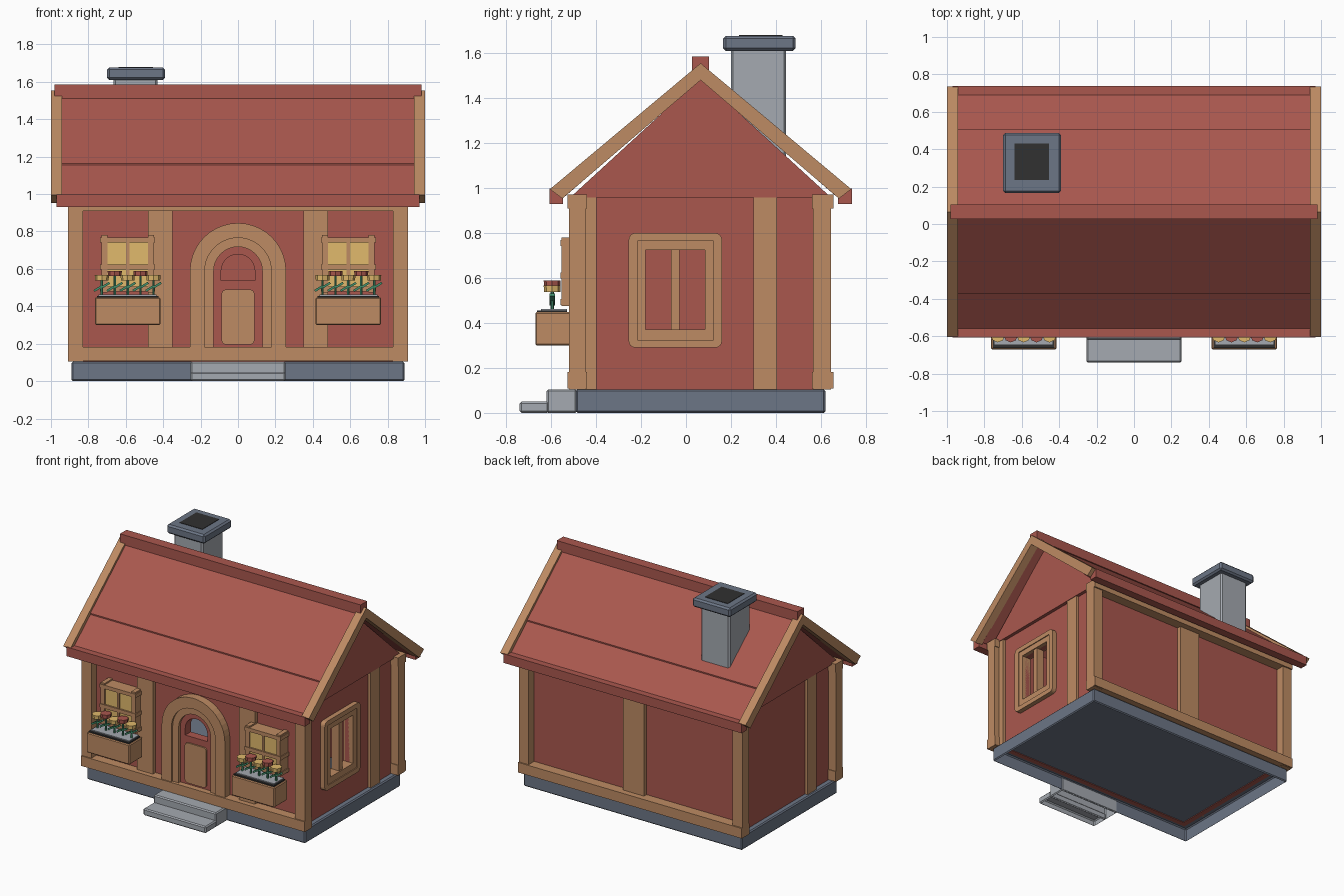
import bpy, bmesh, math
from mathutils import Vector, Matrix

if "Cube" in bpy.data.objects:
    bpy.data.objects.remove(bpy.data.objects["Cube"])


def mat(name, hexa):
    lin = [(int(hexa[i:i + 2], 16) / 255) ** 2.2 for i in (0, 2, 4)]
    m = bpy.data.materials.new(name)
    m.diffuse_color = (*lin, 1)
    m.use_nodes = True
    m.node_tree.nodes["Principled BSDF"].inputs["Base Color"].default_value = m.diffuse_color
    return m


RED = mat("brick_red", "A8584F")
WOOD = mat("tan_wood", "BC8A63")
SLATE = mat("slate", "6C7585")
STONE = mat("light_stone", "A3A8AF")
GOLD = mat("gold", "E0B86C")
GREEN = mat("leaf_green", "468F6C")
DARK = mat("charcoal", "343434")


def finish(name, bm, m):
    bmesh.ops.recalc_face_normals(bm, faces=bm.faces)
    for f in bm.faces:
        f.smooth = False
    me = bpy.data.meshes.new(name)
    bm.to_mesh(me)
    bm.free()
    me.materials.append(m)
    ob = bpy.data.objects.new(name, me)
    bpy.context.collection.objects.link(ob)
    return ob


def box(name, m, x0, x1, y0, y1, z0, z1, bevel=0.0, open_bottom=False):
    bm = bmesh.new()
    bmesh.ops.create_cube(bm, size=1)
    for v in bm.verts:
        v.co = Vector(((x0 + x1) / 2 + v.co.x * (x1 - x0),
                       (y0 + y1) / 2 + v.co.y * (y1 - y0),
                       (z0 + z1) / 2 + v.co.z * (z1 - z0)))
    if bevel:
        bmesh.ops.bevel(bm, geom=bm.edges[:], offset=bevel, segments=1,
                        profile=0.5, affect='EDGES')
    if open_bottom:
        low = [f for f in bm.faces if f.calc_center_median().z < z0 + 1e-4]
        bmesh.ops.delete(bm, geom=low, context='FACES')
    return finish(name, bm, m)


def plate(name, m, axis, a, b, *loops):
    """Flat outline with optional holes, spanning a..b along axis x or y."""
    cu = bpy.data.curves.new(name, 'CURVE')
    cu.dimensions = '2D'
    cu.fill_mode = 'BOTH'
    cu.extrude = (b - a) / 2
    for loop in loops:
        s = cu.splines.new('POLY')
        s.points.add(len(loop) - 1)
        s.use_cyclic_u = True
        for p, (u, v) in zip(s.points, loop):
            p.co = (u, v, 0, 1)
    tmp = bpy.data.objects.new(name, cu)
    bpy.context.collection.objects.link(tmp)
    dg = bpy.context.evaluated_depsgraph_get()
    me = bpy.data.meshes.new_from_object(tmp.evaluated_get(dg))
    bpy.data.objects.remove(tmp)
    bm = bmesh.new()
    bm.from_mesh(me)
    bpy.data.meshes.remove(me)
    bmesh.ops.remove_doubles(bm, verts=bm.verts, dist=1e-5)
    for f in bm.faces:
        f.material_index = 0
    c = (a + b) / 2
    for v in bm.verts:
        u, w, d = v.co
        v.co = (c + d, u, w) if axis == 'x' else (u, c + d, w)
    return finish(name, bm, m)


def rect(u0, u1, v0, v1, r=0.0):
    if not r:
        return [(u0, v0), (u1, v0), (u1, v1), (u0, v1)]
    pts = []
    for k, (cu, cv) in enumerate([(u1 - r, v1 - r), (u0 + r, v1 - r), (u0 + r, v0 + r), (u1 - r, v0 + r)]):
        for i in range(5):
            t = math.pi / 2 * (k + i / 4)
            pts.append((cu + r * math.cos(t), cv + r * math.sin(t)))
    return pts


def arch(r, z0, zc, n=20):
    pts = [(r * math.cos(math.pi * i / n), zc + r * math.sin(math.pi * i / n)) for i in range(n + 1)]
    return pts + [(-r, z0), (r, z0)]


MID = 0.065  # ridge line in y


def flip(pts):
    return [(2 * MID - y, z) for y, z in pts]


# Foundation and steps, open underneath
box("foundation", SLATE, -.89, .89, -.49, .62, 0, .105, .008, True)
box("upper_step", STONE, -.255, .255, -.62, -.485, 0, .105, .008, True)
box("lower_step", STONE, -.255, .255, -.74, -.61, 0, .05, .008, True)

# Hollow walls with real openings
door_light = arch(.09, .537, .588)
opening = rect(-.18, .085, .37, .725)
plate("front_wall", RED, 'y', -.46, -.42, rect(-.85, .85, .1, .97), door_light)
box("back_wall", RED, -.85, .85, .54, .58, .1, .97)
plate("right_wall", RED, 'x', .81, .85, rect(-.46, .58, .1, .965), opening)
box("left_wall", RED, -.85, -.81, -.46, .58, .1, .965)
gable = [(-.515, .958), (.645, .958), (MID, 1.49)]
plate("right_gable", RED, 'x', .81, .875, gable)
plate("left_gable", RED, 'x', -.875, -.81, gable)

# Timber framing
for s, side in ((1, "right"), (-1, "left")):
    def sx(a, b):
        return (a, b) if s > 0 else (-b, -a)

    def sy(a, b):
        return (a, b) if s > 0 else (2 * MID - b, 2 * MID - a)
    box(side + "_front_corner_post", WOOD, *sx(.83, .91), -.52, -.445, .105, .958)
    box(side + "_back_corner_post", WOOD, *sx(.83, .91), .565, .645, .105, .958)
    box(side + "_corner_board", WOOD, *sx(.83, .871), *sy(-.45, -.397), .105, .958)
    box(side + "_side_post", WOOD, *sx(.83, .871), *sy(.30, .405), .105, .958)
    box(side + "_front_post", WOOD, *sx(.35, .48), -.49, -.45, .17, .92)
box("back_post", WOOD, -.085, .085, .57, .61, .17, .92)
for nm, y0, y1 in (("front", -.528, -.44), ("back", .56, .655)):
    box(nm + "_sill_beam", WOOD, -.91, .91, y0, y1, .108, .182)
    box(nm + "_top_beam", WOOD, -.91, .91, y0, y1, .91, .972)

# Roof slabs, overlapping upper course, barge boards and eaves
slab = [(MID, 1.527), (-.56, .997), (-.535, .965), (MID, 1.485)]
course = [(MID, 1.535), (-.374, 1.164), (-.374, 1.145), (MID, 1.50)]
barge = [(MID, 1.555), (-.605, .995), (-.55, .953), (MID, 1.48)]
eave = [(-.608, .93), (-.547, .93), (-.547, .997), (-.608, .997)]
for nm, f in (("front", lambda p: p), ("back", flip)):
    plate(nm + "_roof", RED, 'x', -.945, .945, f(slab))
    plate(nm + "_roof_upper_course", RED, 'x', -.945, .945, f(course))
    plate(nm + "_right_barge_board", WOOD, 'x', .94, 1.0, f(barge))
    plate(nm + "_left_barge_board", WOOD, 'x', -1.0, -.94, f(barge))
    plate(nm + "_eave_board", RED, 'x', -.97, .97, f(eave))
box("ridge_cap", RED, -.98, .98, .027, .103, 1.512, 1.585)

# Chimney
box("chimney_stack", STONE, -.665, -.43, .2, .445, 1.1, 1.63, .01)
box("chimney_cap", SLATE, -.70, -.39, .165, .487, 1.61, 1.677, .012)
box("chimney_flue", DARK, -.64, -.455, .235, .43, 1.671, 1.68)

# Door with arched frame
plate("door_outer_frame", WOOD, 'y', -.52, -.45, arch(.257, .18, .588), arch(.178, .18, .588))
plate("door_inner_frame", WOOD, 'y', -.505, -.45, arch(.18, .18, .588), arch(.13, .18, .588))
plate("door", RED, 'y', -.485, -.45, arch(.133, .18, .588), door_light)
plate("door_panel", WOOD, 'y', -.495, -.475, rect(-.088, .088, .195, .49, .025))

# Side window with deep reveal
plate("side_window_frame", WOOD, 'x', .845, .885, rect(-.255, .16, .29, .80, .03), rect(-.215, .122, .325, .765))
plate("side_window_inner_frame", WOOD, 'x', .80, .878, rect(-.217, .124, .323, .767), opening)
box("side_window_mullion", WOOD, .81, .87, -.067, -.029, .36, .73)

# Front windows and flower boxes
for cx, side in ((-.59, "left"), (.59, "right")):
    w = side + "_front_window_"
    box(w + "panes", GOLD, cx - .12, cx + .12, -.545, -.45, .49, .76)
    for i, dx in enumerate((-.125, 0, .125)):
        hw = .009 if dx == 0 else .016
        box(w + f"stile_{i}", WOOD, cx + dx - hw, cx + dx + hw, -.553, -.45, .475, .78 if dx else .75)
    for i, z in enumerate((.48, .597, .742)):
        box(w + f"rail_{i}", WOOD, cx - .147, cx + .147, -.557, -.45, z, z + .027)
    b = side + "_flower_"
    box(b + "box", WOOD, cx - .175, cx + .175, -.67, -.515, .30, .448, .006)
    box(b + "box_soil", DARK, cx - .165, cx + .165, -.662, -.53, .44, .456)
    box(b + "box_liner", STONE, cx - .155, cx + .155, -.645, -.53, .45, .463)
    for i in range(5):
        x, red = cx + (i - 2) * .069, i % 2
        z = .575 if red else .552
        bm = bmesh.new()
        bmesh.ops.create_cone(bm, cap_ends=True, segments=6, radius1=.007, radius2=.007, depth=z - .455,
                              matrix=Matrix.Translation((x, -.595, (z + .455) / 2)))
        for d in (1, -1):  # slanted leaves, both rising to the right
            bmesh.ops.create_cube(bm, size=1, matrix=Matrix.Translation(
                (x + d * .022, -.595, .504 + d * .01)) @ Matrix.Rotation(-.55, 4, 'Y')
                @ Matrix.Diagonal((.045, .026, .012, 1)))
        finish(b + f"stem_{i}", bm, GREEN)
        bm = bmesh.new()
        bmesh.ops.create_cone(bm, cap_ends=True, segments=8, radius1=.036, radius2=.038, depth=.028,
                              matrix=Matrix.Translation((x, -.595, z)))
        finish(b + f"head_{i}", bm, RED if red else GOLD)
